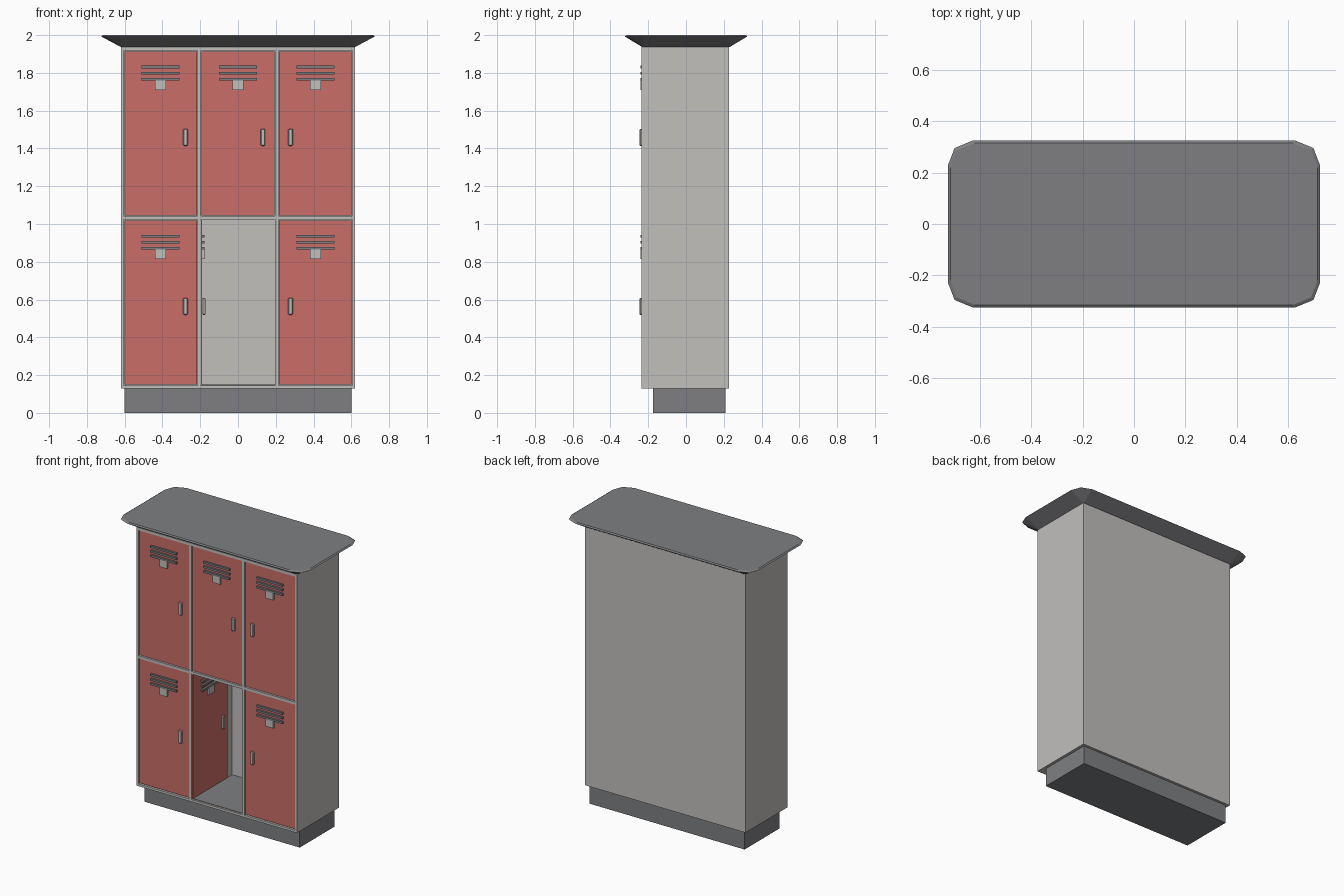
import bpy, bmesh, math
from mathutils import Matrix, Vector

if "Cube" in bpy.data.objects:
    bpy.data.objects.remove(bpy.data.objects["Cube"], do_unlink=True)


def material(name, rgb):
    m = bpy.data.materials.new(name)
    m.use_nodes = True
    m.diffuse_color = (*rgb, 1)
    m.node_tree.nodes["Principled BSDF"].inputs["Base Color"].default_value = (*rgb, 1)
    return m


LIGHT = material("light grey metal", (0.54, 0.525, 0.505))
DARK = material("dark grey metal", (0.21, 0.213, 0.225))
RED = material("red paint", (0.59, 0.155, 0.137))


def finish(name, bm, mat):
    bmesh.ops.recalc_face_normals(bm, faces=bm.faces)
    mesh = bpy.data.meshes.new(name)
    bm.to_mesh(mesh)
    bm.free()
    mesh.materials.append(mat)
    obj = bpy.data.objects.new(name, mesh)
    bpy.context.collection.objects.link(obj)
    return obj


def box(name, x, y, z, mat, place=Matrix(), bevel=0):
    """Box from (min, max) ranges, then moved by the place matrix."""
    bm = bmesh.new()
    bmesh.ops.create_cube(bm, size=1)
    for v in bm.verts:
        v.co = Vector([r[0] if c < 0 else r[1] for c, r in zip(v.co, (x, y, z))])
    if bevel:
        bmesh.ops.bevel(bm, geom=bm.edges[:], offset=bevel, segments=1, affect='EDGES')
    obj = finish(name, bm, mat)
    obj.matrix_world = place
    return obj


# Cabinet shell and dividers
FRONT, BACK, LOW, HIGH = -0.235, 0.228, 0.13, 1.937
depth = (FRONT, BACK - 0.015)
for side, s in (("left", 1), ("right", -1)):
    box(f"{side}_side_panel", sorted((s * 0.605, s * 0.62)), (FRONT, BACK), (LOW, HIGH), LIGHT)
    box(f"{side}_divider", sorted((s * 0.195, s * 0.215)), depth, (LOW, HIGH), LIGHT)
box("back_panel", (-0.605, 0.605), (BACK - 0.015, BACK), (LOW, HIGH), LIGHT)
for name, z in (("bottom_panel", (LOW, 0.146)), ("middle_shelf", (1.023, 1.042)),
                ("top_panel", (1.918, HIGH))):
    box(name, (-0.605, 0.605), depth, z, LIGHT)
box("locker_floor", (-0.195, 0.195), (-0.222, BACK - 0.015), (0.146, 0.149), DARK)

# Plinth
box("plinth", (-0.6, 0.6), (-0.175, 0.21), (0, LOW), DARK)


# Doors, each with vents, name plate and handle, modelled facing -y
def door(name, place, handle_side):
    box(name, (-0.192, 0.192), (0, 0.015), (-0.434, 0.434), RED, place)
    for i in range(3):
        z = 0.351 - i * 0.032
        box(f"{name}_vent_{i + 1}", (-0.1, 0.1), (-0.013, 0), (z - 0.007, z + 0.007), DARK, place)
    box(f"{name}_name_plate", (-0.03, 0.03), (-0.012, 0), (0.23, 0.281), LIGHT, place)
    h = handle_side * 0.132
    box(f"{name}_handle", (h - 0.012, h + 0.012), (-0.018, 0), (-0.066, 0.024), LIGHT, place, 0.004)


for row, z in (("upper", 1.48), ("lower", 0.585)):
    for col, x, side in (("right", -0.41, 1), ("middle", 0, 1), ("left", 0.41, -1)):
        place = Matrix.Translation((x, -0.228, z))
        if (row, col) == ("lower", "middle"):
            # This door is swung inwards against the divider
            place = Matrix.Translation((-0.19, -0.036, z)) @ Matrix.Rotation(math.pi / 2, 4, 'Z')
        door(f"{row}_{col}_door", place, side)


# Flared roof: a square-cornered base lofted to a wide outline with cut corners
def ring(bm, hx, hy, cut, z):
    points = []
    for sx, sy in ((1, 1), (-1, 1), (-1, -1), (1, -1)):
        corner = [(hx, hy - cut), (hx - cut * 0.27, hy - cut * 0.3), (hx - cut, hy)]
        if sx * sy < 0:
            corner.reverse()
        points += [bm.verts.new((sx * x, sy * y, z)) for x, y in corner]
    return points


bm = bmesh.new()
rings = [ring(bm, 0.62, 0.232, 0.004, HIGH), ring(bm, 0.725, 0.325, 0.097, 1.993),
         ring(bm, 0.715, 0.315, 0.095, 2.0)]
for a, b in zip(rings, rings[1:]):
    for i in range(len(a)):
        j = (i + 1) % len(a)
        bm.faces.new((a[i], a[j], b[j], b[i]))
bm.faces.new(rings[0])
bm.faces.new(rings[-1])
finish("roof", bm, DARK)
